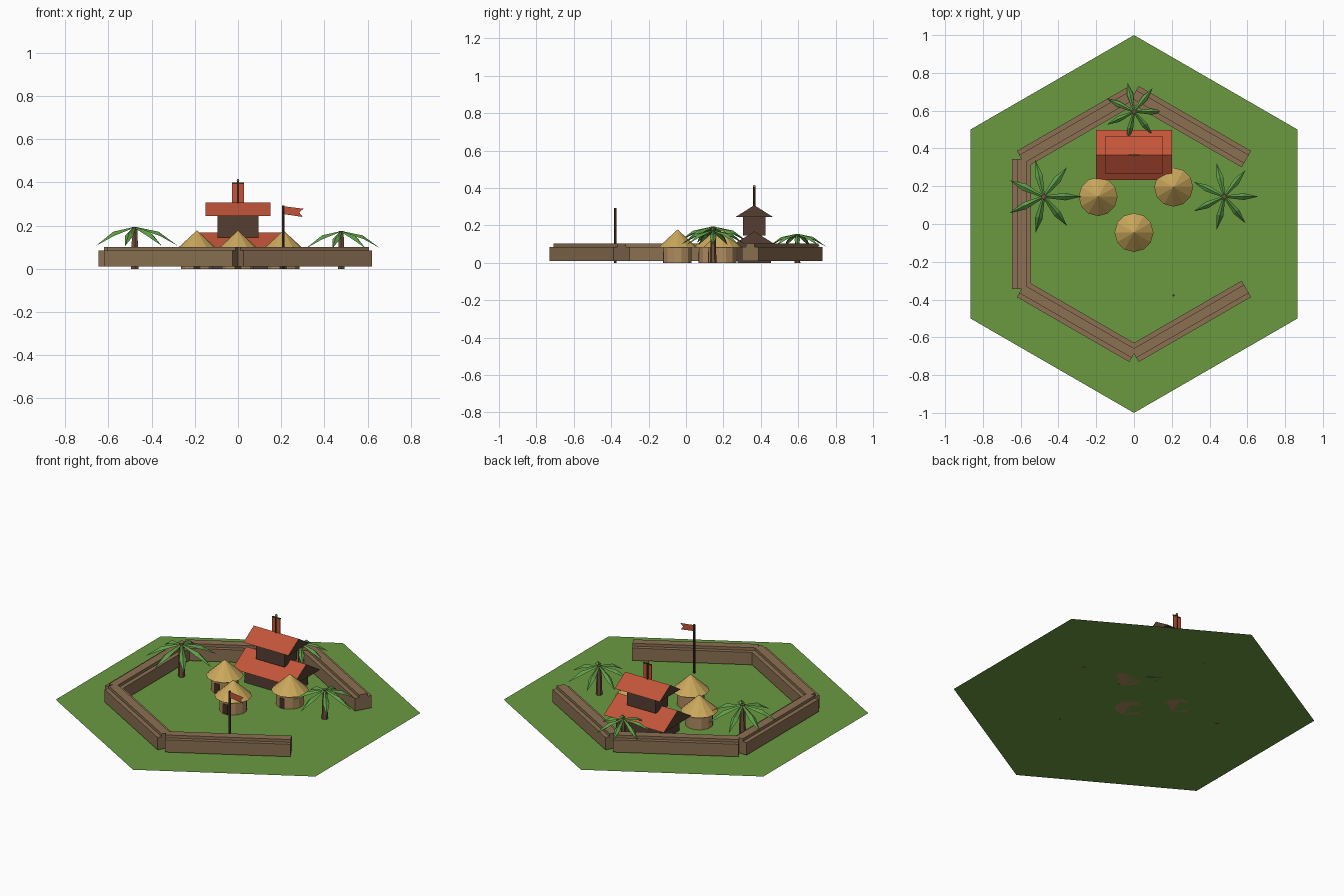
import bpy, bmesh, math
from mathutils import Matrix, Vector

if "Cube" in bpy.data.objects:
    bpy.data.objects.remove(bpy.data.objects["Cube"], do_unlink=True)


def material(name, hexcode):
    rgb = [int(hexcode[i:i + 2], 16) / 255 for i in (0, 2, 4)]
    col = [c / 12.92 if c < 0.04 else ((c + 0.055) / 1.055) ** 2.4 for c in rgb] + [1]
    m = bpy.data.materials.new(name)
    m.use_nodes = True
    m.diffuse_color = col
    bsdf = m.node_tree.nodes["Principled BSDF"]
    bsdf.inputs["Base Color"].default_value = col
    bsdf.inputs["Roughness"].default_value = 0.9
    return m


GRASS = material("grass green", "6B9A41")
LEAF = material("leaf green", "5F9E48")
EARTH = material("earth brown", "8B7052")
DARK = material("dark timber", "553E32")
RED = material("roof red", "C25439")
THATCH = material("thatch", "CBA85C")
CLAY = material("hut clay", "B08C60")
TRUNK = material("trunk brown", "70523A")
POLE = material("pole brown", "44301F")


def finish(name, bm, *mats):
    mesh = bpy.data.meshes.new(name)
    bm.to_mesh(mesh)
    bm.free()
    for m in mats:
        mesh.materials.append(m)
    ob = bpy.data.objects.new(name, mesh)
    bpy.context.collection.objects.link(ob)
    return ob


def add_box(bm, centre, size, turn=0):
    mat = (Matrix.Rotation(turn, 4, 'Z') @ Matrix.Translation(centre)
           @ Matrix.Diagonal((*size, 1)))
    bmesh.ops.create_cube(bm, size=1, matrix=mat)


def box(name, centre, size, mat):
    bm = bmesh.new()
    add_box(bm, centre, size)
    return finish(name, bm, mat)


def cone(name, x, y, z0, z1, r0, r1, sides, mat, turn=0):
    bm = bmesh.new()
    bmesh.ops.create_cone(
        bm, cap_ends=True, segments=sides, radius1=r0, radius2=r1, depth=z1 - z0,
        matrix=Matrix.Translation((x, y, (z0 + z1) / 2)) @ Matrix.Rotation(turn, 4, 'Z'))
    return finish(name, bm, mat)


# Hexagonal ground sheet
bm = bmesh.new()
bmesh.ops.create_circle(bm, cap_ends=True, segments=6, radius=1)
finish("ground", bm, GRASS)

# Earth rampart: five sides of a hexagon, each with a narrow parapet
APOTHEM = 0.595
SIDE = 2 * APOTHEM * math.tan(math.pi / 6)
for i in range(1, 6):
    bm = bmesh.new()
    turn = math.radians(60 * i)
    add_box(bm, (APOTHEM, 0, 0.0475), (0.1, SIDE, 0.075), turn)
    add_box(bm, (APOTHEM, 0, 0.0925), (0.05, SIDE, 0.019), turn)
    finish(f"rampart_{i}", bm, EARTH)


# Gabled roof: red slopes, timber gables and underside
def gable_roof(name, y, half_x, half_y, z0, z1):
    bm = bmesh.new()
    ends = [[bm.verts.new((x, y + dy, z)) for dy, z in
             ((-half_y, z0), (half_y, z0), (0, z1))] for x in (-half_x, half_x)]
    bm.faces.new(ends[0])
    bm.faces.new(ends[1])
    for a in range(3):
        b = (a + 1) % 3
        bm.faces.new((ends[0][a], ends[0][b], ends[1][b], ends[1][a]))
    bmesh.ops.recalc_face_normals(bm, faces=bm.faces)
    for f in bm.faces:
        f.material_index = 1 if f.normal.z > 0.1 else 0
    return finish(name, bm, DARK, RED)


# Two-storey hall
HALL = 0.365
box("hall_lower_storey", (0, HALL, 0.045), (0.3, 0.18, 0.09), DARK)
gable_roof("hall_lower_roof", HALL, 0.2, 0.133, 0.085, 0.168)
box("hall_upper_storey", (0, HALL, 0.195), (0.19, 0.12, 0.1), DARK)
gable_roof("hall_upper_roof", HALL, 0.15, 0.1, 0.245, 0.308)

# Roof banner: mast, crossbar, two hanging cloths and a tip
cone("banner_mast", 0, HALL, 0.3, 0.408, 0.006, 0.006, 6, POLE)
box("banner_crossbar", (0, HALL, 0.396), (0.056, 0.006, 0.006), POLE)
for side in (-1, 1):
    box("banner_cloth", (side * 0.016, HALL, 0.351), (0.022, 0.003, 0.087), RED)
cone("banner_tip", 0, HALL, 0.406, 0.417, 0.008, 0.004, 6, THATCH)

# Round huts with thatched cones and front doors
for x, y in ((-0.19, 0.145), (0.21, 0.195), (0, -0.045)):
    cone("hut_wall", x, y, 0, 0.09, 0.077, 0.077, 12, CLAY, math.pi / 12)
    cone("hut_roof", x, y, 0.083, 0.178, 0.103, 0, 12, THATCH)
    box("hut_door", (x, y - 0.0745, 0.03), (0.034, 0.006, 0.06), POLE)


# Palms: tapered trunk and seven folded drooping fronds
def palm(name, x, y, s):
    cone(name + "_trunk", x, y, 0, 0.194 * s, 0.02 * s, 0.014 * s, 6, TRUNK)
    bm = bmesh.new()
    for i in range(7):
        spin = Matrix.Rotation(math.tau * i / 7, 4, 'Z')

        def vert(r, w, z):
            p = spin @ Vector((r * s, w * s, z * s))
            return bm.verts.new(p + Vector((x, y, 0)))

        root, mid, tip = vert(0.008, 0, 0.193), vert(0.11, 0, 0.172), vert(0.2, 0, 0.106)
        for side in (-1, 1):
            near, edge = vert(0.008, side * 0.007, 0.189), vert(0.115, side * 0.02, 0.153)
            for loop in ((root, near, edge, mid), (mid, edge, tip)):
                bm.faces.new(loop if side < 0 else loop[::-1])
    finish(name + "_fronds", bm, LEAF)


palm("left_palm", 0.478, 0.145, 0.9)
palm("right_palm", -0.478, 0.145, 1.0)
palm("back_palm", 0, 0.595, 0.8)

# Flagpole with a swallowtail flag
cone("flagpole", 0.21, -0.378, 0, 0.294, 0.006, 0.006, 6, POLE)
bm = bmesh.new()
outline = ((0.215, 0.253), (0.3, 0.24), (0.283, 0.261), (0.303, 0.278), (0.215, 0.289))
bm.faces.new([bm.verts.new((x, -0.378, z)) for x, z in outline])
finish("flag", bm, RED)
